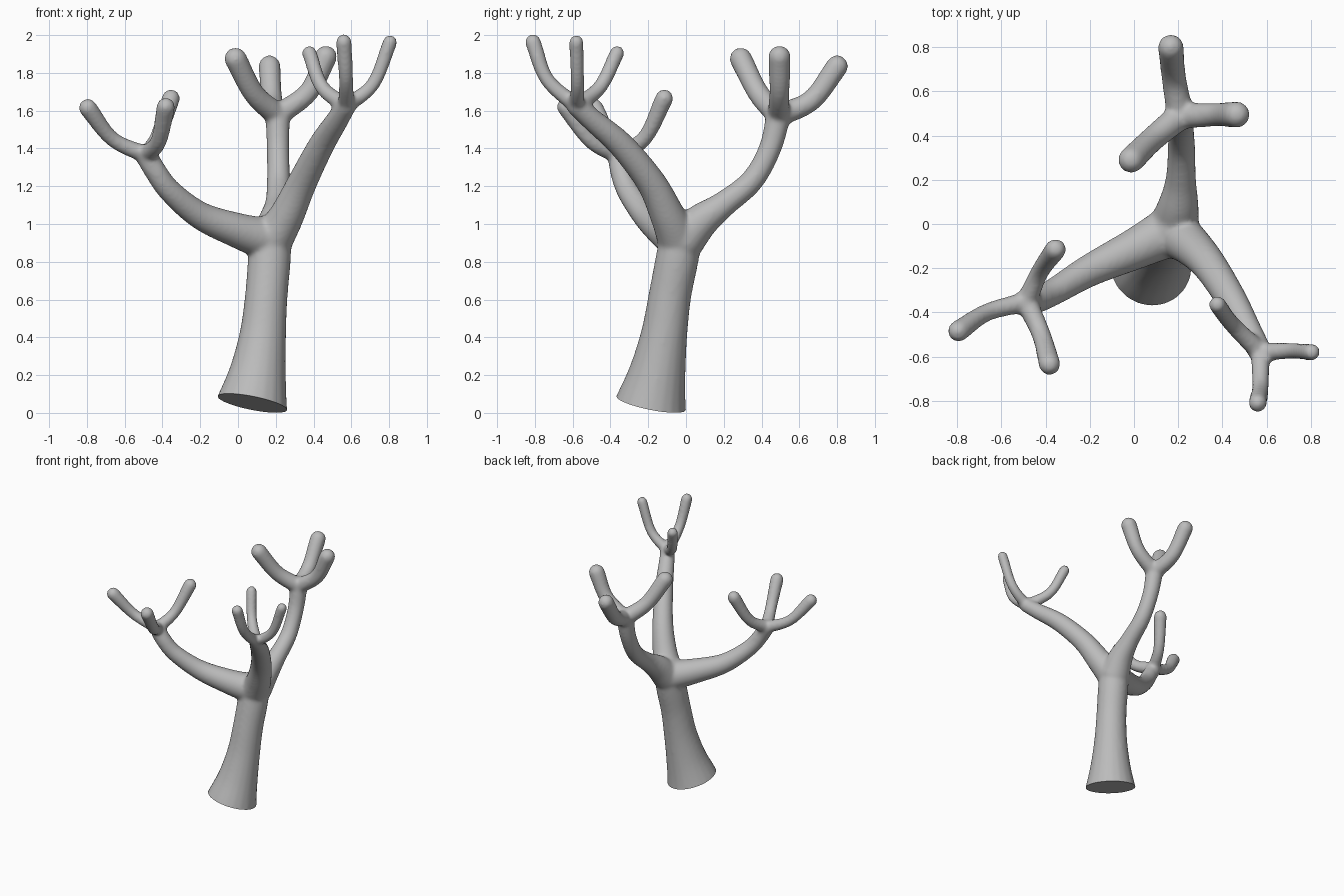
import bpy, bmesh, math
from mathutils import Vector, Matrix

if "Cube" in bpy.data.objects:
    bpy.data.objects.remove(bpy.data.objects["Cube"])

bm = bmesh.new()
SIDES = 20
PAD = 0.004          # offsets the shrinkage of the smoothing pass


def spline(pts, steps=7):
    """Catmull-Rom through (x, y, z, r) points."""
    p = [Vector(q) for q in pts]
    p = [2 * p[0] - p[1]] + p + [2 * p[-1] - p[-2]]
    out = []
    for i in range(1, len(p) - 2):
        a, b, c, d = p[i - 1:i + 3]
        for k in range(steps):
            t = k / steps
            out.append(0.5 * (2 * b + (c - a) * t + (2 * a - 5 * b + 4 * c - d) * t * t
                              + (3 * b - a - 3 * c + d) * t ** 3))
    return out + [p[-2]]


def ball(q):
    bmesh.ops.create_uvsphere(bm, u_segments=SIDES, v_segments=12, radius=q[3] + PAD,
                              matrix=Matrix.Translation(q[:3]))


def limb(pts, caps=True):
    """Closed tube of varying radius with round ends."""
    path = spline(pts)
    pos = [Vector(q[:3]) for q in path]
    n = Vector((0.31, 0.87, 0.12))
    rings = []
    for i, c in enumerate(pos):
        t = (pos[min(i + 1, len(pos) - 1)] - pos[max(i - 1, 0)]).normalized()
        n = (n - t * n.dot(t)).normalized()
        b = t.cross(n)
        r = path[i][3] + PAD
        rings.append([bm.verts.new(c + r * (n * math.cos(a) + b * math.sin(a)))
                      for a in (2 * math.pi * k / SIDES for k in range(SIDES))])
    for u, v in zip(rings, rings[1:]):
        for k in range(SIDES):
            j = (k + 1) % SIDES
            bm.faces.new((u[k], u[j], v[j], v[k]))
    bm.faces.new(rings[0][::-1])
    bm.faces.new(rings[-1])
    if caps:
        ball(path[0])
        ball(path[-1])


# trunk, starting below its cut base
limb([(0.055, -0.205, -0.06, 0.215), (0.075, -0.185, 0.05, 0.185), (0.105, -0.15, 0.22, 0.146),
      (0.132, -0.115, 0.42, 0.119), (0.15, -0.085, 0.62, 0.109), (0.165, -0.05, 0.80, 0.110),
      (0.172, -0.025, 0.94, 0.108)], caps=False)
ball((0.172, -0.025, 0.94, 0.110))

# three main branches, each with three twigs (middle point, tip point)
branches = [
    ([(0.15, -0.04, 0.92, 0.11), (0.0, -0.115, 0.965, 0.09), (-0.2, -0.21, 1.045, 0.07),
      (-0.36, -0.305, 1.175, 0.058), (-0.44, -0.345, 1.285, 0.055), (-0.487, -0.352, 1.365, 0.055)],
     [((-0.665, -0.40, 1.45, 0.037), (-0.795, -0.485, 1.615, 0.045)),
      ((-0.425, -0.215, 1.46, 0.038), (-0.355, -0.115, 1.665, 0.045)),
      ((-0.42, -0.50, 1.44, 0.040), (-0.382, -0.635, 1.62, 0.046))]),
    ([(0.18, -0.01, 0.92, 0.11), (0.2, 0.08, 1.015, 0.09), (0.212, 0.2, 1.105, 0.066),
      (0.215, 0.35, 1.23, 0.058), (0.212, 0.445, 1.40, 0.056), (0.21, 0.49, 1.575, 0.062)],
     [((0.085, 0.385, 1.69, 0.053), (-0.013, 0.29, 1.875, 0.056)),
      ((0.18, 0.665, 1.655, 0.052), (0.167, 0.80, 1.835, 0.055)),
      ((0.375, 0.495, 1.70, 0.050), (0.465, 0.495, 1.885, 0.056))]),
    ([(0.18, -0.04, 0.92, 0.11), (0.255, -0.095, 1.04, 0.09), (0.34, -0.185, 1.22, 0.075),
      (0.44, -0.34, 1.415, 0.066), (0.525, -0.495, 1.55, 0.056), (0.572, -0.58, 1.625, 0.050)],
     [((0.445, -0.455, 1.725, 0.035), (0.378, -0.365, 1.905, 0.036)),
      ((0.572, -0.735, 1.765, 0.035), (0.56, -0.81, 1.963, 0.039)),
      ((0.715, -0.575, 1.74, 0.033), (0.805, -0.58, 1.963, 0.035))]),
]
for path, twigs in branches:
    limb(path)
    for mid, tip in twigs:
        limb([path[-1][:3] + (mid[3] + 0.006,), mid, tip])

# fuse and smooth everything into one skin
raw = bpy.data.meshes.new("raw")
bm.to_mesh(raw)
bm.free()
tree = bpy.data.objects.new("tree", raw)
bpy.context.collection.objects.link(tree)
rm = tree.modifiers.new("fuse", 'REMESH')
rm.mode = 'VOXEL'
rm.voxel_size = 0.011
sm = tree.modifiers.new("soften", 'SMOOTH')
sm.factor = 0.5
sm.iterations = 14
bpy.context.view_layer.update()
mesh = bpy.data.meshes.new_from_object(tree.evaluated_get(bpy.context.evaluated_depsgraph_get()))
tree.modifiers.clear()
tree.data = mesh

# slanted flat cut at the trunk base
bm = bmesh.new()
bm.from_mesh(mesh)
cut = bmesh.ops.bisect_plane(bm, geom=bm.verts[:] + bm.edges[:] + bm.faces[:],
                             plane_co=(0.075, -0.185, 0.052), plane_no=(0.2, 0.2, 1),
                             clear_inner=True)
edges = [e for e in cut["geom_cut"] if isinstance(e, bmesh.types.BMEdge)]
bmesh.ops.holes_fill(bm, edges=edges)
bmesh.ops.recalc_face_normals(bm, faces=bm.faces[:])
bm.to_mesh(mesh)
bm.free()

grey = bpy.data.materials.new("plain grey")
grey.diffuse_color = (0.5, 0.5, 0.5, 1)
grey.use_nodes = True
grey.node_tree.nodes["Principled BSDF"].inputs["Base Color"].default_value = grey.diffuse_color
mesh.materials.clear()
mesh.materials.append(grey)
bpy.context.view_layer.objects.active = tree
tree.select_set(True)
bpy.ops.object.shade_smooth_by_angle(angle=math.radians(40))
